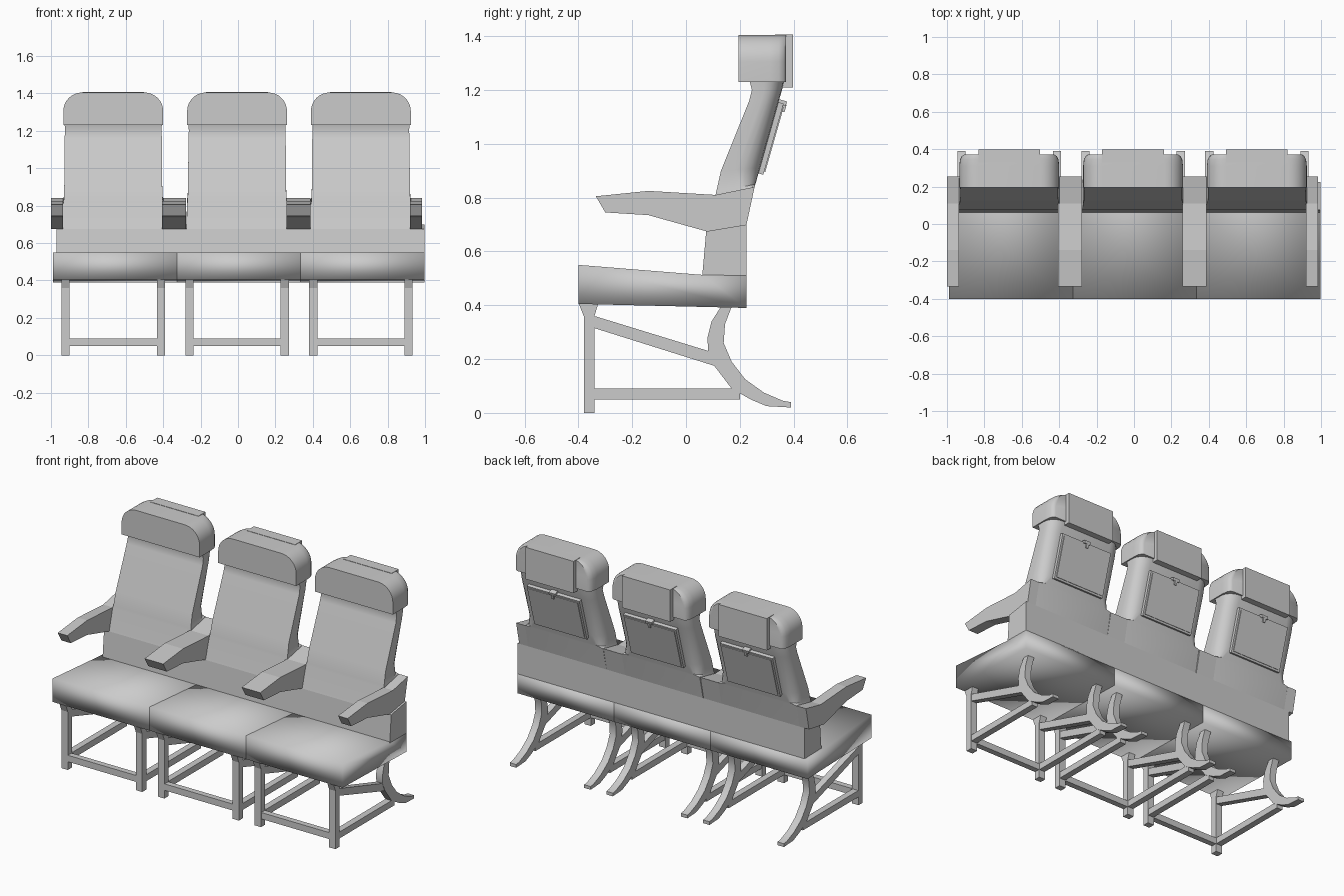
import bpy, bmesh, math
from mathutils import Vector

cube = bpy.data.objects.get("Cube")
if cube:
    bpy.data.objects.remove(cube, do_unlink=True)


def loft(name, rings, smooth=None):
    """Skin matching rings of points and cap both ends."""
    bm = bmesh.new()
    loops = [[bm.verts.new(p) for p in ring] for ring in rings]
    n = len(loops[0])
    for a, b in zip(loops, loops[1:]):
        for i in range(n):
            j = (i + 1) % n
            bm.faces.new((a[i], a[j], b[j], b[i]))
    bm.faces.new(loops[0][::-1])
    bm.faces.new(loops[-1])
    bmesh.ops.recalc_face_normals(bm, faces=bm.faces)
    mesh = bpy.data.meshes.new(name)
    bm.to_mesh(mesh)
    bm.free()
    obj = bpy.data.objects.new(name, mesh)
    bpy.context.collection.objects.link(obj)
    if smooth:
        bpy.ops.object.select_all(action='DESELECT')
        obj.select_set(True)
        bpy.context.view_layer.objects.active = obj
        bpy.ops.object.shade_smooth_by_angle(angle=math.radians(smooth))
    return obj


def prism(name, profile, x0, x1, smooth=None):
    """Extrude a side (y, z) profile from x0 to x1."""
    return loft(name, [[(x, y, z) for y, z in profile] for x in (x0, x1)], smooth)


def box(name, x0, x1, y0, y1, z0, z1):
    return prism(name, [(y0, z0), (y1, z0), (y1, z1), (y0, z1)], x0, x1)


# Side profiles
CUSHION = [(-0.4, 0.405), (0.225, 0.39), (0.225, 0.51), (0.06, 0.513), (-0.4, 0.55)]
LOWER_BACK = [(0.06, 0.505), (0.225, 0.505), (0.225, 0.70), (0.075, 0.675)]
ARMREST = [(-0.335, 0.805), (-0.14, 0.825), (0.11, 0.81), (0.255, 0.84),
           (0.225, 0.70), (0.075, 0.675), (-0.14, 0.735), (-0.30, 0.745)]
POST = [(-0.38, 0), (-0.34, 0), (-0.34, 0.36), (-0.325, 0.41), (-0.4, 0.41), (-0.38, 0.36)]
BRACE = [(-0.35, 0.318), (0.105, 0.175), (0.12, 0.2), (0.09, 0.228), (-0.35, 0.363)]
REAR_LEG = [(0.13, 0.395), (0.095, 0.34), (0.08, 0.28), (0.082, 0.225), (0.105, 0.175),
            (0.17, 0.09), (0.24, 0.05), (0.30, 0.025), (0.39, 0.02), (0.39, 0.04),
            (0.36, 0.045), (0.29, 0.075), (0.22, 0.125), (0.17, 0.19), (0.14, 0.26),
            (0.145, 0.33), (0.17, 0.395)]

# Backrest stations: front y, front z, back y, back z, half width, corner rounding
BACK = [(0.075, 0.675, 0.225, 0.70, 0.27, 0.02),
        (0.11, 0.81, 0.255, 0.84, 0.268, 0.02),
        (0.112, 0.82, 0.258, 0.85, 0.265, 0.6),
        (0.13, 0.90, 0.275, 0.91, 0.262, 1),
        (0.235, 1.16, 0.345, 1.16, 0.26, 1),
        (0.245, 1.20, 0.357, 1.20, 0.258, 1),
        (0.235, 1.24, 0.368, 1.26, 0.26, 1)]


def backrest(cx):
    rings = []
    for yf, zf, yb, zb, hw, r in BACK:
        half = [(hw, 0)]
        for i in range(6):
            a = math.pi / 2 * i / 5
            half.append((hw - 0.08 * r * (1 - math.cos(a)), 1 - 0.6 * r * (1 - math.sin(a))))
        outline = half + [(-x, t) for x, t in reversed(half)]
        rings.append([(cx + x, yf + (yb - yf) * t, zf + (zb - zf) * t) for x, t in outline])
    loft("backrest", rings, 40)


def headrest(cx):
    hw, r, top = 0.267, 0.1, 1.405
    half = [(hw, 1.23)]
    for i in range(9):
        a = math.pi / 2 * i / 8
        half.append((hw - r + r * math.cos(a), top - r + r * math.sin(a)))
    outline = half + [(-x, z) for x, z in reversed(half)]
    rings = [[(cx + x * k, y, z) for x, z in outline]
             for y, k in ((0.195, 1), (0.31, 1), (0.345, 0.985), (0.363, 0.95), (0.372, 0.9))]
    loft("headrest", rings, 40)


def tray(cx):
    # Tray parts lie along the slope of the back shell
    base = Vector((0.27, 0.89))
    up = Vector((0.077, 0.27)).normalized()
    out = Vector((up.y, -up.x))

    def slab(name, hw, s0, s1, d0, d1):
        corners = ((s0, d0), (s1, d0), (s1, d1), (s0, d1))
        prism(name, [tuple(base + up * s + out * d) for s, d in corners], cx - hw, cx + hw)

    slab("tray_table", 0.18, 0, 0.275, -0.01, 0.018)
    slab("tray_panel", 0.168, 0.012, 0.263, 0.018, 0.022)
    slab("tray_latch_pivot", 0.022, 0.268, 0.286, -0.01, 0.028)
    slab("tray_latch", 0.008, 0.245, 0.275, 0.015, 0.03)


def leg_frame(cx):
    for side in (-1, 1):
        x0, x1 = cx + side * 0.255 - 0.022, cx + side * 0.255 + 0.022
        prism("front_leg", POST, x0, x1)
        prism("leg_brace", BRACE, x0 + 0.002, x1 - 0.002)
        prism("rear_leg", REAR_LEG, x0, x1, 35)
        box("side_rail", x0 + 0.002, x1 - 0.002, -0.35, 0.2, 0.05, 0.09)
    box("front_rail", cx - 0.24, cx + 0.24, -0.378, -0.342, 0.05, 0.09)


# Three seats side by side
cushion_edges = (-0.99, -0.327, 0.335, 0.997)
lower_edges = (-0.97, -0.31, 0.353, 0.997)
for i, cx in enumerate((-0.667, -0.005, 0.657)):
    prism("seat_cushion", CUSHION, cushion_edges[i], cushion_edges[i + 1], 100)
    prism("lower_back", LOWER_BACK, lower_edges[i], lower_edges[i + 1])
    backrest(cx)
    headrest(cx)
    box("headrest_flap", cx - 0.165, cx + 0.165, 0.33, 0.398, 1.21, 1.407)
    tray(cx)
    leg_frame(cx)

# Shared armrests between seats and narrow ones at the ends
for x0, x1 in ((-1, -0.935), (-0.405, -0.278), (0.26, 0.387), (0.92, 0.985)):
    prism("armrest", ARMREST, x0, x1)
